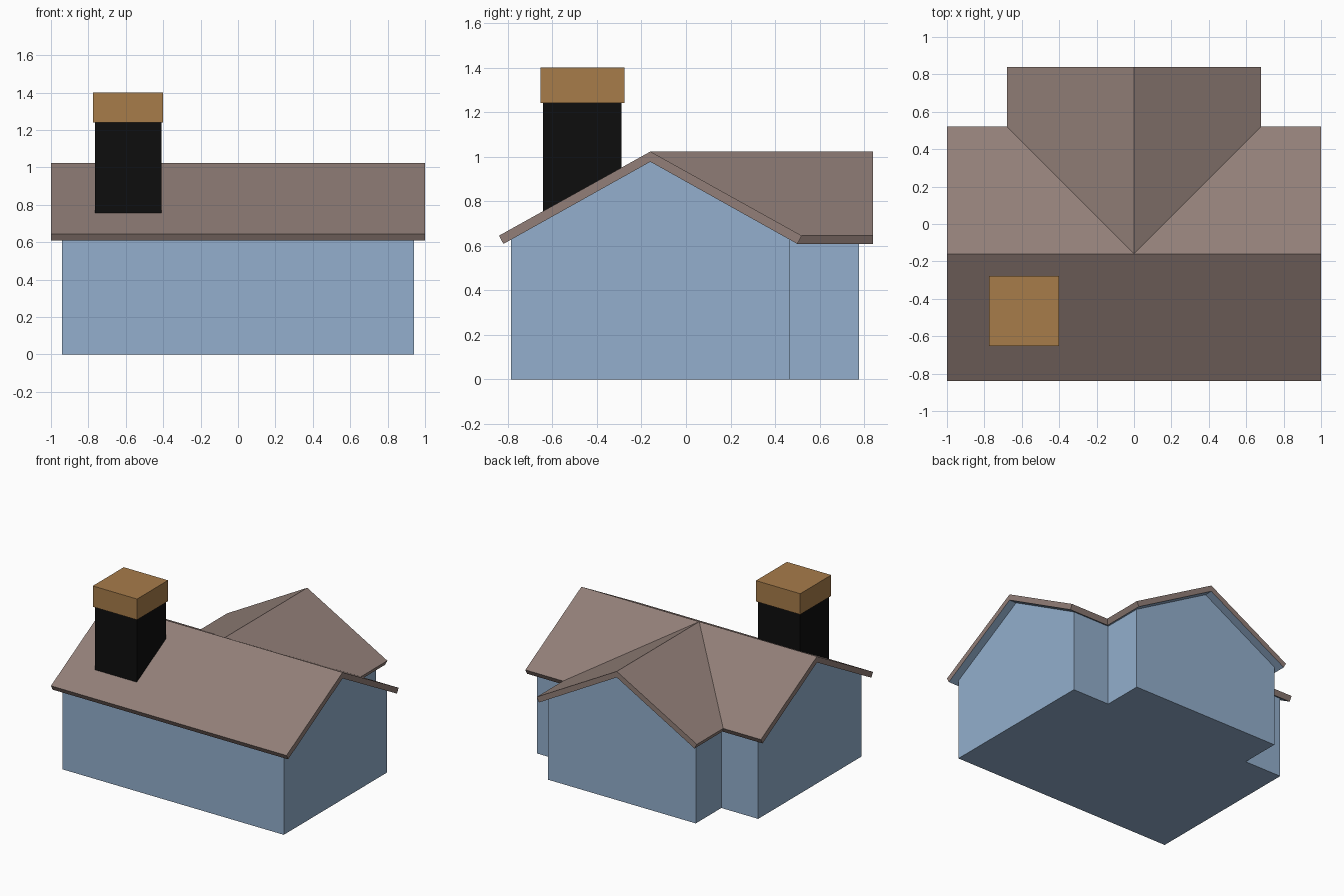
import bpy, bmesh

if "Cube" in bpy.data.objects:
    bpy.data.objects.remove(bpy.data.objects["Cube"])

RIDGE_Y = -0.16


def material(name, rgb):
    m = bpy.data.materials.new(name)
    lin = [(c / 255 / 12.92 if c < 11 else ((c / 255 + 0.055) / 1.055) ** 2.4) for c in rgb]
    m.diffuse_color = (*lin, 1)
    m.use_nodes = True
    m.node_tree.nodes["Principled BSDF"].inputs["Base Color"].default_value = m.diffuse_color
    return m


blue = material("wall blue", (147, 175, 205))
brown = material("roof brown", (146, 127, 120))
black = material("chimney black", (13, 13, 13))
tan = material("cap tan", (167, 124, 74))


def finish(name, bm, mats):
    me = bpy.data.meshes.new(name)
    bm.to_mesh(me)
    bm.free()
    ob = bpy.data.objects.new(name, me)
    bpy.context.collection.objects.link(ob)
    for m in mats:
        me.materials.append(m)
    return ob


def gabled(name, profile, main_end, wing_end, mats):
    """Half profile (distance from ridge, z) swept along the main ridge and
    the rear wing ridge, mitred along the valleys, for both sides."""
    bm = bmesh.new()
    for s in (-1, 1):
        runs = [
            (lambda t: 0, main_end, lambda a, t: (s * a, RIDGE_Y - t)),   # front slope
            (lambda t: t, main_end, lambda a, t: (s * a, RIDGE_Y + t)),   # back slope
            (lambda t: t, wing_end, lambda a, t: (s * t, RIDGE_Y + a)),   # wing slope
        ]
        for start, end, place in runs:
            near = [bm.verts.new((*place(start(t), t), z)) for t, z in profile]
            far = [bm.verts.new((*place(end, t), z)) for t, z in profile]
            for i in range(len(profile) - 1):
                if (near[i].co - near[i + 1].co).length < 1e-6:
                    continue
                bm.faces.new((near[i], near[i + 1], far[i + 1], far[i]))
            bm.faces.new(far)
    bmesh.ops.remove_doubles(bm, verts=bm.verts, dist=1e-4)
    bmesh.ops.recalc_face_normals(bm, faces=bm.faces)
    if len(mats) > 1:  # soffits take the second colour
        for f in bm.faces:
            f.material_index = 1 if f.normal.z < -0.6 else 0
    return finish(name, bm, mats)


def box(name, lo, hi, mat):
    bm = bmesh.new()
    bmesh.ops.create_cube(bm, size=1)
    for v in bm.verts:
        v.co = [(l + h) / 2 + c * (h - l) for l, h, c in zip(lo, hi, v.co)]
    return finish(name, bm, [mat])


# Walls: closed body whose top is buried just inside the roof slab
gabled("walls", [(0, 0.985), (0.627, 0.635), (0.627, 0), (0, 0)], 0.94, 0.937, [blue])

# Roof slab: top, eave edge, underside
gabled("roof", [(0, 1.023), (0.68, 0.645), (0.66, 0.608), (0, 0.977)], 1.0, 1.0, [brown, blue])

# Chimney and its cap
box("chimney", (-0.765, -0.642, 0.7), (-0.41, -0.29, 1.24), black)
box("chimney_cap", (-0.776, -0.653, 1.24), (-0.4, -0.277, 1.4), tan)
